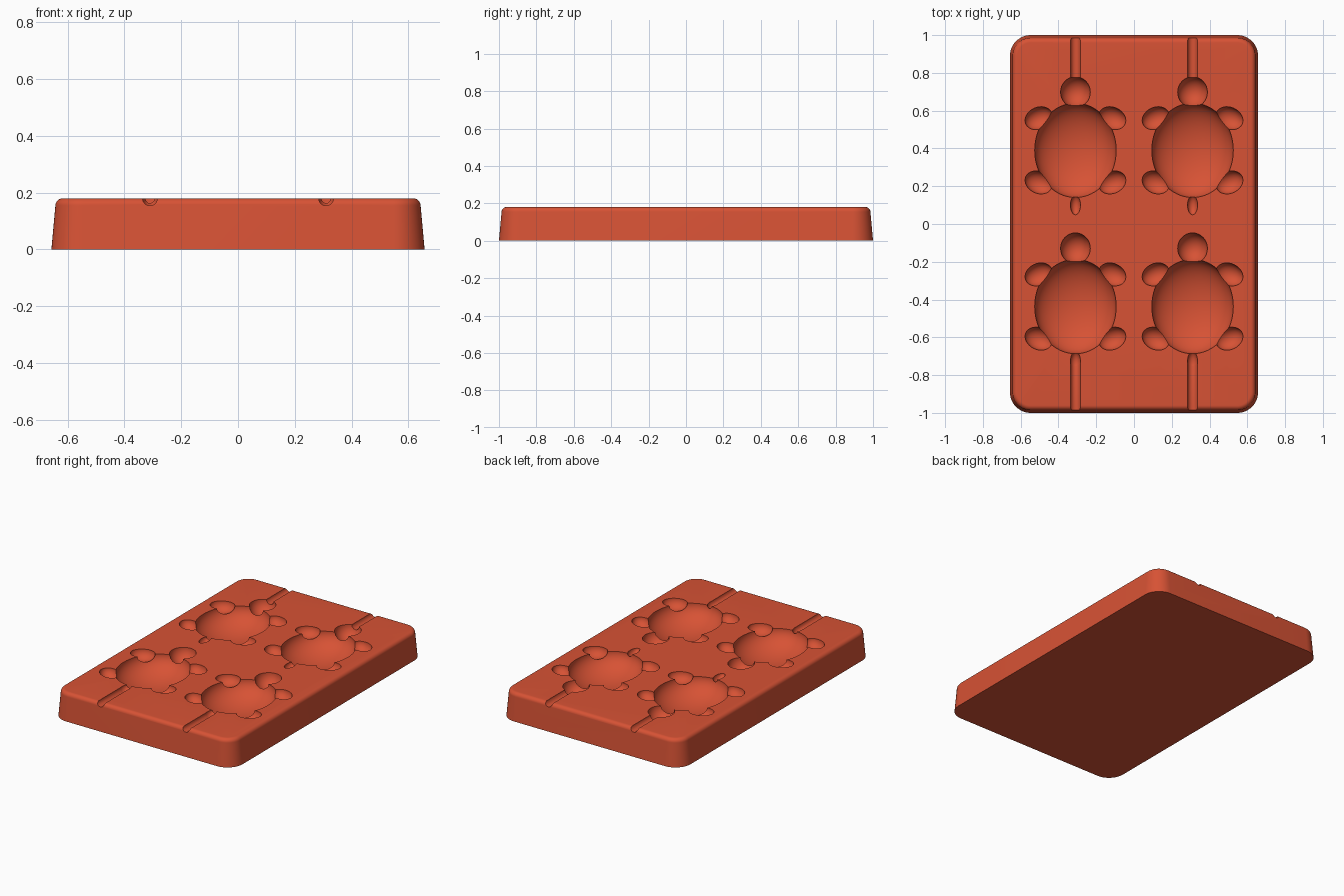
import bpy, bmesh, math
from mathutils import Matrix, Vector

cube = bpy.data.objects.get("Cube")
if cube:
    bpy.data.objects.remove(cube, do_unlink=True)

HEIGHT = 0.18
TOP = Vector((0, 0, HEIGHT))

red = bpy.data.materials.new("mould_red")
red.use_nodes = True
colour = (0.68, 0.085, 0.035, 1)
red.diffuse_color = colour
red.node_tree.nodes["Principled BSDF"].inputs["Base Color"].default_value = colour


def make_object(name, bm):
    bmesh.ops.recalc_face_normals(bm, faces=bm.faces)
    mesh = bpy.data.meshes.new(name)
    bm.to_mesh(mesh)
    bm.free()
    mesh.materials.append(red)
    obj = bpy.data.objects.new(name, mesh)
    bpy.context.collection.objects.link(obj)
    return obj


def rounded_ring(bm, inset, z, radius=0.11, steps=12):
    """Rounded rectangle loop of the tray outline, pulled in by inset."""
    ring = []
    for quarter, (sx, sy) in enumerate([(1, 1), (-1, 1), (-1, -1), (1, -1)]):
        for i in range(steps + 1):
            a = math.pi / 2 * (quarter + i / steps)
            r = radius - inset
            ring.append(bm.verts.new((sx * (0.657 - radius) + r * math.cos(a),
                                      sy * (1 - radius) + r * math.sin(a), z)))
    return ring


# Tapered tray with a rounded upper edge
bm = bmesh.new()
fillet, taper = 0.026, 0.014
rings = [rounded_ring(bm, 0, 0)]
for i in range(9):
    a = math.pi / 2 * i / 8
    rings.append(rounded_ring(bm, taper + fillet * (1 - math.cos(a)),
                              HEIGHT - fillet * (1 - math.sin(a))))
for low, high in zip(rings, rings[1:]):
    for i in range(len(low)):
        j = (i + 1) % len(low)
        bm.faces.new((low[i], low[j], high[j], high[i]))
bm.faces.new(rings[0])
bm.faces.new(rings[-1])
tray = make_object("mould_tray", bm)


def cut(name, bm):
    """Subtract a shape from the tray and discard the cutter."""
    cutter = make_object(name, bm)
    cutter.hide_render = True
    mod = tray.modifiers.new(name, 'BOOLEAN')
    mod.operation, mod.solver, mod.object = 'DIFFERENCE', 'EXACT', cutter
    bpy.context.view_layer.objects.active = tray
    bpy.ops.object.modifier_apply(modifier=name)
    bpy.data.objects.remove(cutter, do_unlink=True)


def hollow(name, x, y, size, angle=0, segments=32):
    """Ellipsoid hollow centred on the upper face."""
    bm = bmesh.new()
    matrix = (Matrix.Translation(TOP + Vector((x, y, 0)))
              @ Matrix.Rotation(math.radians(angle), 4, 'Z')
              @ Matrix.Diagonal((*size, 1)))
    bmesh.ops.create_uvsphere(bm, u_segments=segments, v_segments=segments // 2 + 1,
                              radius=1, matrix=matrix)
    cut(name, bm)


def stick_channel(x, start, end):
    """Half-round groove for a stick, running out through the tray edge."""
    bm = bmesh.new()
    matrix = (Matrix.Translation(TOP + Vector((x, (start + end) / 2, 0)))
              @ Matrix.Rotation(math.pi / 2, 4, 'X'))
    bmesh.ops.create_cone(bm, cap_ends=True, segments=24, radius1=0.026, radius2=0.026,
                          depth=abs(end - start), matrix=matrix)
    cut("stick_channel", bm)


# Four turtle-shaped hollows, all heading toward the back
for x in (-0.31, 0.31):
    for y in (0.39, -0.437):
        hollow("shell_hollow", x, y, (0.216, 0.25, 0.13), segments=64)
        hollow("head_hollow", x, y + 0.308, (0.079, 0.082, 0.08))
        hollow("tail_hollow", x, y - 0.29, (0.027, 0.052, 0.03), segments=24)
        for side in (-1, 1):
            hollow("front_leg_hollow", x + side * 0.195, y + 0.17,
                   (0.075, 0.058, 0.055), -side * 25)
            hollow("back_leg_hollow", x + side * 0.195, y - 0.17,
                   (0.075, 0.058, 0.055), side * 25)
    stick_channel(x, 0.72, 1.1)
    stick_channel(x, -0.73, -1.1)

# Smooth curved walls, keep the rims sharp
bpy.ops.object.select_all(action='DESELECT')
tray.select_set(True)
bpy.context.view_layer.objects.active = tray
bpy.ops.object.shade_smooth_by_angle(angle=math.radians(35))
